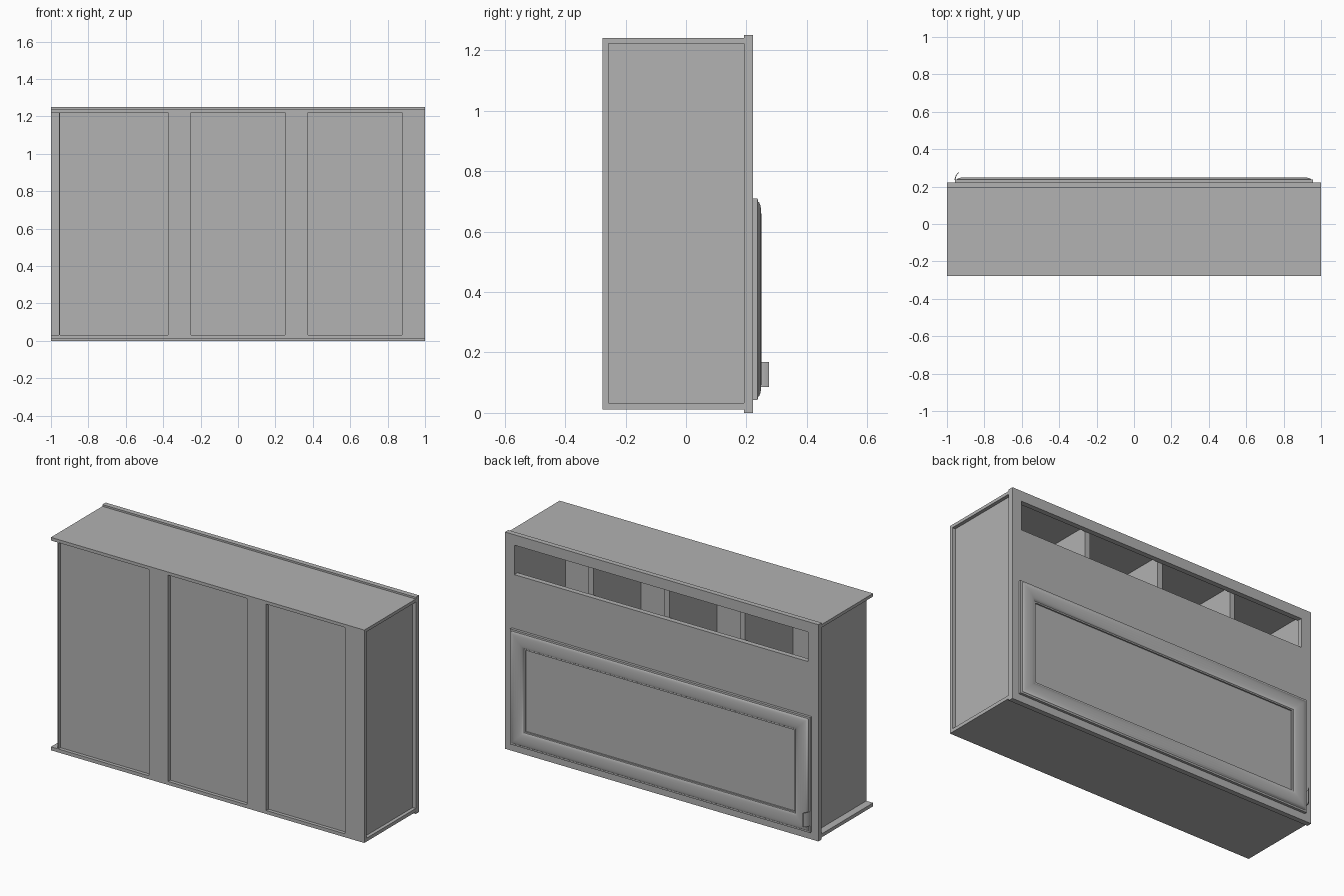
import bpy, bmesh, math

old = bpy.data.objects.get("Cube")
if old:
    bpy.data.objects.remove(old, do_unlink=True)

grey = bpy.data.materials.new("plain_grey")
grey.use_nodes = True
COLOUR = (0.445, 0.445, 0.445, 1)
grey.diffuse_color = COLOUR
grey.node_tree.nodes["Principled BSDF"].inputs["Base Color"].default_value = COLOUR


def finish(name, bm):
    bmesh.ops.recalc_face_normals(bm, faces=bm.faces)
    mesh = bpy.data.meshes.new(name)
    bm.to_mesh(mesh)
    bm.free()
    mesh.materials.append(grey)
    obj = bpy.data.objects.new(name, mesh)
    bpy.context.collection.objects.link(obj)
    return obj


def box(name, xs, ys, zs):
    bm = bmesh.new()
    bmesh.ops.create_cube(bm, size=1)
    for v in bm.verts:
        v.co = [r[0] if c < 0 else r[1] for c, r in zip(v.co, (xs, ys, zs))]
    return finish(name, bm)


def smooth(obj):
    bpy.ops.object.select_all(action='DESELECT')
    obj.select_set(True)
    bpy.context.view_layer.objects.active = obj
    bpy.ops.object.shade_smooth_by_angle(angle=math.radians(35))


# Main depths and heights of the carcass
BACK, INSET, FRAME, FACE = -0.277, -0.257, 0.192, 0.222
LOW, HIGH = 0.032, 1.222
LEFT_WALL, RIGHT_WALL = 0.98, -0.957

# Carcass: top, bottom, side walls and rear panel
box("top_board", (-1, 1), (BACK, FRAME), (HIGH, 1.24))
box("bottom_board", (-1, 1), (BACK, FRAME), (0.012, LOW))
box("left_side", (0.94, LEFT_WALL), (INSET, FRAME), (LOW, HIGH))
box("right_side", (RIGHT_WALL, RIGHT_WALL + 0.004), (BACK, FRAME), (LOW, HIGH))
box("rear_panel", (RIGHT_WALL, LEFT_WALL), (INSET, INSET + 0.015), (LOW, HIGH))

# Raised stiles that leave three sunken rear panels
for i, (a, b) in enumerate([(-0.374, -0.252), (0.252, 0.374), (0.878, 1)]):
    box(f"rear_stile_{i + 1}", (a, b), (BACK, INSET), (LOW, HIGH))

# Dividers between the four compartments
for i in range(3):
    x = 0.472 - 0.484 * i
    box(f"divider_{i + 1}", (x - 0.016, x + 0.016), (INSET, FRAME), (LOW, HIGH))

# Face frame around the long upper opening
OPEN_L, OPEN_R, OPEN_LOW, OPEN_HIGH = 0.94, -0.935, 1.02, 1.19
box("frame_top_rail", (-1, 1), (FRAME, FACE), (OPEN_HIGH, 1.25))
box("frame_lower_board", (-1, 1), (FRAME, FACE), (0, OPEN_LOW))
box("frame_left_stile", (OPEN_L, 1), (FRAME, FACE), (OPEN_LOW, OPEN_HIGH))
box("frame_right_stile", (-1, OPEN_R), (FRAME, FACE), (OPEN_LOW, OPEN_HIGH))

# Door: moulding profile (inset from edge, height) swept round a rectangle
profile = [(0, 0), (0, 0.015), (0.008, 0.016)]
for k in range(9):
    t = math.pi * k / 8
    profile.append((0.05 - 0.04 * math.cos(t), 0.016 + 0.011 * math.sin(t)))
profile += [(0.098, 0.016), (0.098, 0.008)]
bm = bmesh.new()
rings = []
for inset, height in profile:
    w, h = 0.957 - inset, 0.333 - inset
    rings.append([bm.verts.new((sx * w, FACE + height, 0.376 + sz * h))
                  for sx, sz in ((-1, -1), (1, -1), (1, 1), (-1, 1))])
for a, b in zip(rings, rings[1:]):
    for i in range(4):
        j = (i + 1) % 4
        bm.faces.new((a[i], a[j], b[j], b[i]))
bm.faces.new(rings[-1])
bm.faces.new(rings[0][::-1])
smooth(finish("door", bm))

# Pull tab: thin curved strip standing off the door edge
bm = bmesh.new()
outer, inner = [], []
for k in range(7):
    t = k / 6
    x, y = -0.957 + 0.018 * t * t, FACE + 0.014 + 0.039 * t
    outer.append((x - 0.002, y))
    inner.append((x + 0.003, y))
loop = outer + inner[::-1]
base = bm.faces.new([bm.verts.new((x, y, 0.086)) for x, y in loop])
up = bmesh.ops.extrude_face_region(bm, geom=[base])["geom"]
bmesh.ops.translate(bm, vec=(0, 0, 0.082),
                    verts=[v for v in up if isinstance(v, bmesh.types.BMVert)])
smooth(finish("pull_tab", bm))
